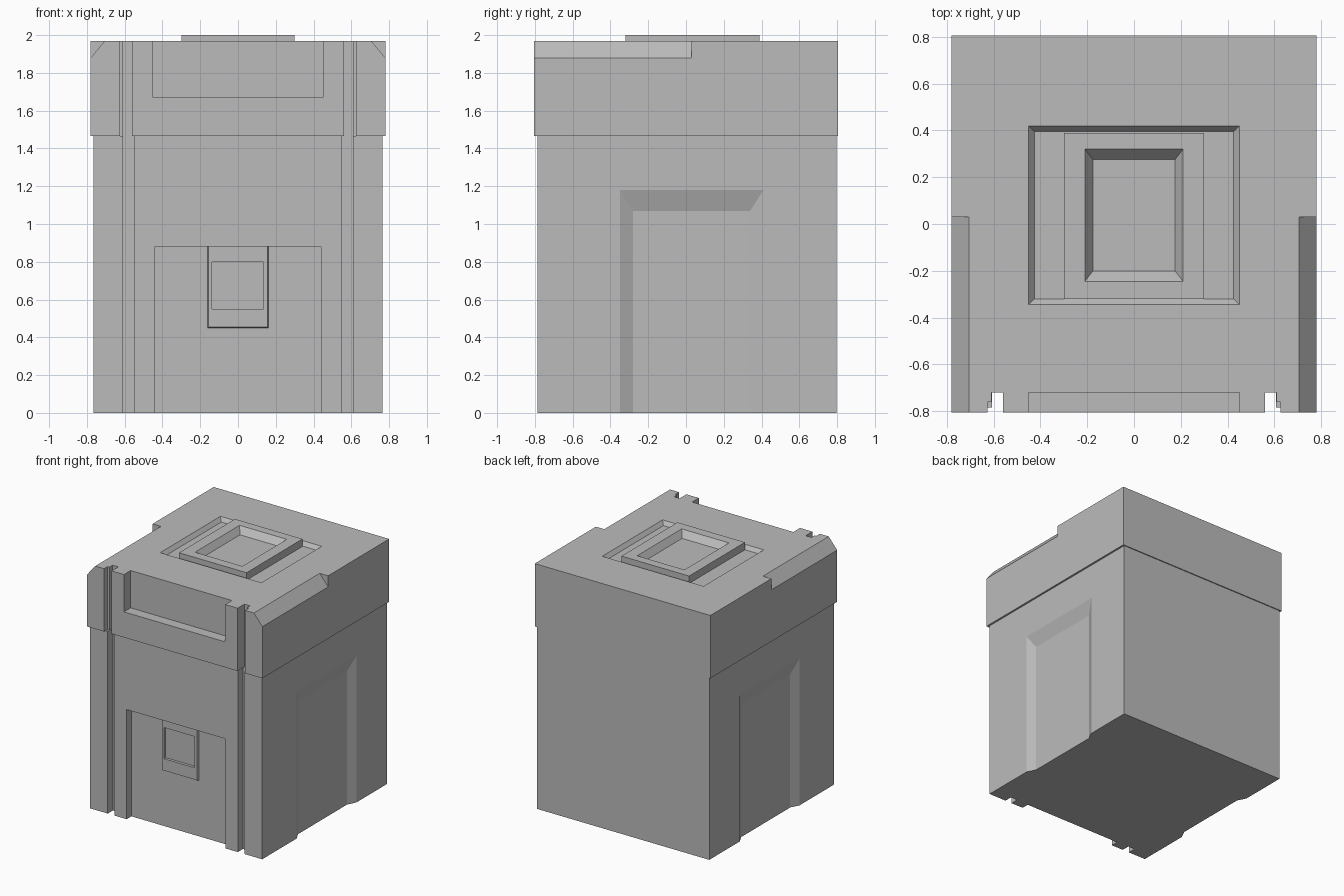
import bpy
import bmesh

if "Cube" in bpy.data.objects:
    bpy.data.objects.remove(bpy.data.objects["Cube"], do_unlink=True)

grey = bpy.data.materials.new("plain_grey")
grey.use_nodes = True
grey.diffuse_color = (0.5, 0.5, 0.5, 1)
grey.node_tree.nodes["Principled BSDF"].inputs["Base Color"].default_value = (0.5, 0.5, 0.5, 1)


def make_object(name, bm):
    bmesh.ops.recalc_face_normals(bm, faces=bm.faces)
    mesh = bpy.data.meshes.new(name)
    bm.to_mesh(mesh)
    bm.free()
    mesh.materials.append(grey)
    obj = bpy.data.objects.new(name, mesh)
    bpy.context.collection.objects.link(obj)
    return obj


def loft(name, ring_a, ring_b):
    """Solid between two matching rings of points."""
    bm = bmesh.new()
    a = [bm.verts.new(p) for p in ring_a]
    b = [bm.verts.new(p) for p in ring_b]
    bm.faces.new(a)
    bm.faces.new(b)
    n = len(a)
    for i in range(n):
        j = (i + 1) % n
        bm.faces.new((a[i], a[j], b[j], b[i]))
    return make_object(name, bm)


def rect(axis, at, u, v):
    """Rectangle across an axis; u and v are ranges on the other two axes in order."""
    ring = []
    for p, q in ((u[0], v[0]), (u[1], v[0]), (u[1], v[1]), (u[0], v[1])):
        point = [p, q]
        point.insert(axis, at)
        ring.append(point)
    return ring


def box(name, x, y, z):
    return loft(name, rect(2, z[0], x, y), rect(2, z[1], x, y))


def taper(name, axis, a, b):
    """Tapered solid; a and b are (position, u range, v range)."""
    return loft(name, rect(axis, *a), rect(axis, *b))


def cut(target, cutter):
    cutter.hide_render = True
    mod = target.modifiers.new("cut", 'BOOLEAN')
    mod.operation = 'DIFFERENCE'
    mod.solver = 'EXACT'
    mod.object = cutter
    bpy.context.view_layer.objects.active = target
    bpy.ops.object.modifier_apply(modifier=mod.name)
    bpy.data.objects.remove(cutter, do_unlink=True)


def span(side, a, b):
    return sorted((side * a, side * b))


FRONT, SEAM, TOP = -0.805, 1.465, 1.97
OUT = -1.0
SLOT_BACK = -0.72

# Main body and lid
body = box("body", (-0.765, 0.765), (-0.785, 0.797), (0, SEAM))
lid = box("lid", (-0.78, 0.78), (FRONT, 0.805), (SEAM, TOP))

for s in (-1, 1):
    # Vertical front slots, with a shallow step beside the lid slot
    cut(body, box("slot", span(s, 0.548, 0.608), (OUT, SLOT_BACK), (-0.1, 1.6)))
    cut(lid, box("slot", span(s, 0.56, 0.61), (OUT, SLOT_BACK), (1.3, 2.1)))
    cut(lid, box("step", span(s, 0.6, 0.626), (OUT, -0.76), (1.3, 2.1)))
    # Sloped side recess, open at the foot
    cut(body, taper("side_recess", 0,
                    (s * 0.8, (-0.42, 0.48), (-0.1, 1.29)),
                    (s * 0.73, (-0.28, 0.34), (-0.1, 1.07))))
    # Chamfer on the front half of the lid's upper side edge
    edge = [(0.705, 1.97), (0.63, 2.06), (0.9, 2.06), (0.9, 1.736)]
    cut(lid, loft("chamfer", [(s * x, OUT, z) for x, z in edge],
                  [(s * x, 0.03, z) for x, z in edge]))

# Front recesses
cut(lid, box("lid_recess", (-0.45, 0.45), (OUT, SLOT_BACK), (1.67, 2.1)))
cut(body, box("body_recess", (-0.44, 0.44), (OUT, -0.725), (-0.1, 0.88)))

# Latch plate with a square pocket
latch = taper("latch_plate", 1,
              (-0.715, (-0.165, 0.165), (0.445, 0.88)),
              (-0.742, (-0.155, 0.155), (0.455, 0.88)))
cut(latch, box("pocket", (-0.138, 0.135), (OUT, -0.72), (0.55, 0.8)))
cut(body, box("pocket", (-0.138, 0.135), (OUT, -0.7), (0.55, 0.8)))

# Sloped well in the top of the lid
cut(lid, taper("well", 2,
               (2.0, (-0.475, 0.475), (-0.37, 0.445)),
               (1.94, (-0.425, 0.425), (-0.32, 0.395))))

# Raised handle block with a tapered pocket
handle = box("top_block", (-0.3, 0.3), (-0.32, 0.39), (1.935, 2.0))
cut(handle, taper("pocket", 2,
                  (2.05, (-0.245, 0.245), (-0.29, 0.365)),
                  (1.95, (-0.175, 0.175), (-0.2, 0.275))))
